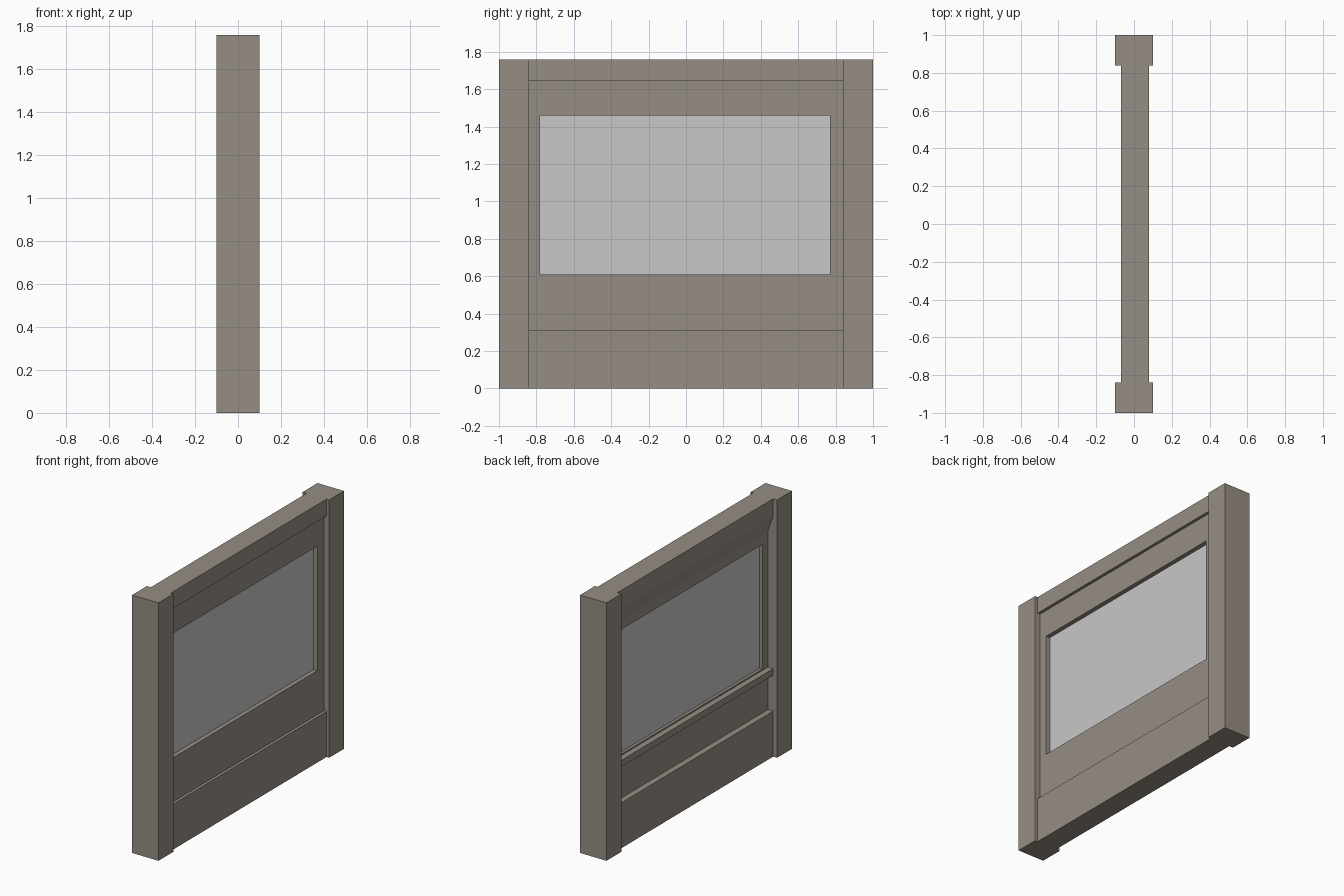
import bpy, bmesh

if "Cube" in bpy.data.objects:
    bpy.data.objects.remove(bpy.data.objects["Cube"])


def material(name, rgb):
    m = bpy.data.materials.new(name)
    m.diffuse_color = (*rgb, 1)
    m.use_nodes = True
    m.node_tree.nodes["Principled BSDF"].inputs["Base Color"].default_value = m.diffuse_color
    return m


WOOD = material("taupe paint", (0.305, 0.270, 0.227))
GLASS = material("pale glass", (0.578, 0.578, 0.578))


def finish(bm, name, mat):
    bmesh.ops.recalc_face_normals(bm, faces=bm.faces)
    me = bpy.data.meshes.new(name)
    bm.to_mesh(me)
    bm.free()
    me.materials.append(mat)
    ob = bpy.data.objects.new(name, me)
    bpy.context.collection.objects.link(ob)
    return ob


def moulding(name, profile, y0, y1, mat=WOOD):
    """Run an (x, z) profile along y."""
    bm = bmesh.new()
    face = bm.faces.new([bm.verts.new((x, y0, z)) for x, z in profile])
    ext = bmesh.ops.extrude_face_region(bm, geom=[face])
    verts = [v for v in ext["geom"] if isinstance(v, bmesh.types.BMVert)]
    bmesh.ops.translate(bm, verts=verts, vec=(0, y1 - y0, 0))
    return finish(bm, name, mat)


def rect(x0, x1, z0, z1):
    return [(x0, z0), (x1, z0), (x1, z1), (x0, z1)]


def ring_frame(name, outer, inner, x0, x1):
    """Flat panel with a rectangular opening, given as (y0, y1, z0, z1)."""
    bm = bmesh.new()
    loops = []
    for y0, y1, z0, z1 in (outer, inner):
        corners = ((y0, z0), (y1, z0), (y1, z1), (y0, z1))
        loops.append([bm.verts.new((x0, y, z)) for y, z in corners])
    out, inn = loops
    faces = []
    for i in range(4):
        j = (i + 1) % 4
        faces.append(bm.faces.new((out[i], out[j], inn[j], inn[i])))
    ext = bmesh.ops.extrude_face_region(bm, geom=faces)
    verts = [v for v in ext["geom"] if isinstance(v, bmesh.types.BMVert)]
    bmesh.ops.translate(bm, verts=verts, vec=(x1 - x0, 0, 0))
    # merge the coplanar mitre seams away visually by keeping one mesh
    return finish(bm, name, WOOD)


Y = 0.84           # inner side of the posts
BACK, FRONT = -0.03, 0.06   # the two panel faces

# End posts
for side, a, b in (("left", -1.0, -Y), ("right", Y, 1.0)):
    moulding(side + "_post", rect(-0.10, 0.10, 0, 1.76), a, b)

# Panel with window opening
ring_frame("window_panel", (-Y, Y, 0.31, 1.645), (-0.78, 0.77, 0.61, 1.46), BACK, FRONT)

# Window pane
moulding("window_pane", rect(-0.01, 0.03, 0.61, 1.46), -0.78, 0.77, GLASS)

# Skirting base
moulding("base_board", rect(-0.07, 0.08, 0, 0.31), -Y, Y)

# Top rail, with a sloped moulding under its -x side
moulding("top_rail", [(-0.07, 1.76), (0.08, 1.76), (0.08, 1.645),
                      (BACK, 1.645), (BACK, 1.53), (-0.07, 1.64)], -Y, Y)

# Window sill on the -x side
moulding("window_sill", [(BACK, 0.60), (-0.07, 0.60), (-0.07, 0.555),
                         (-0.04, 0.555), (BACK, 0.525)], -Y, Y)
